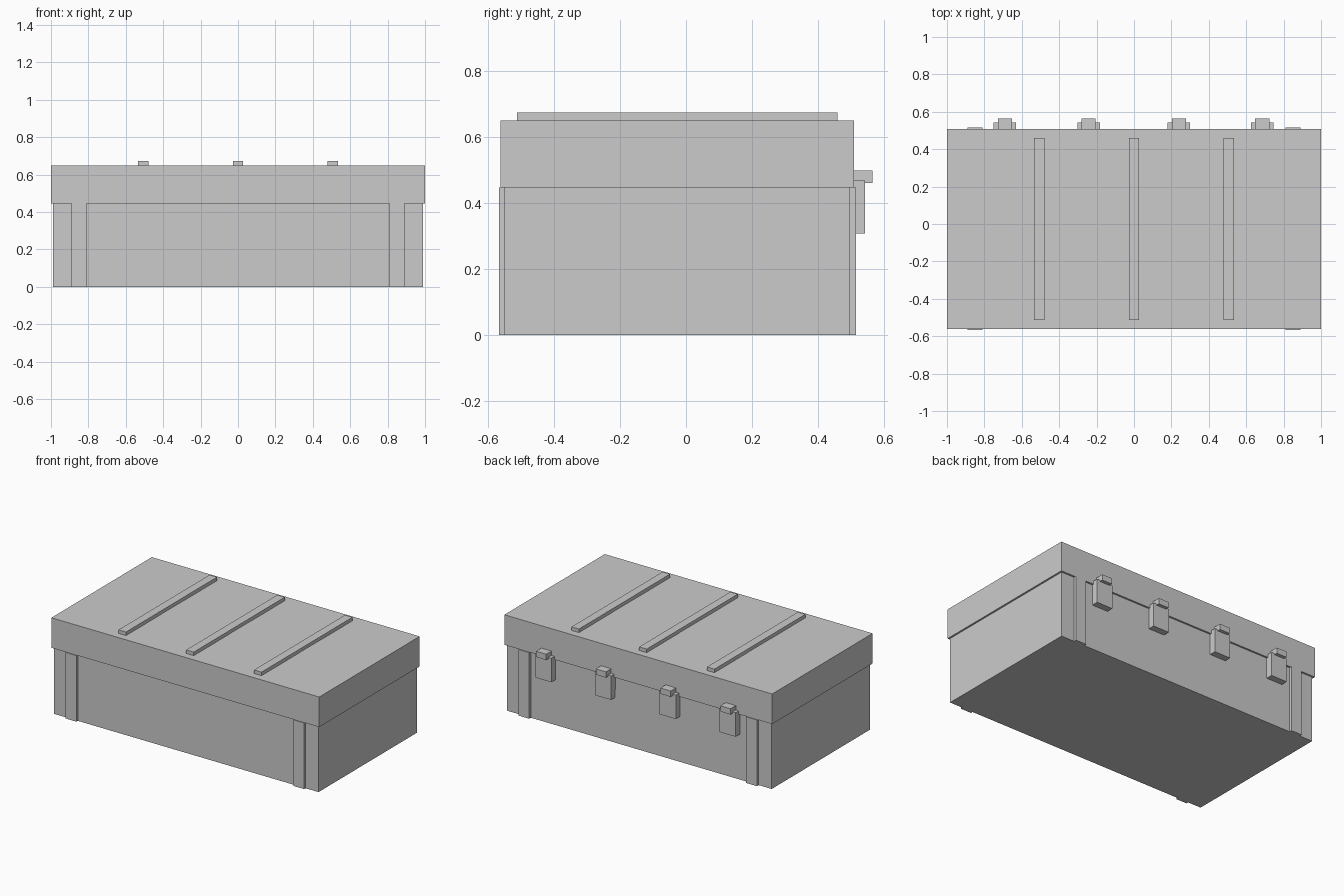
import bpy
import bmesh

if "Cube" in bpy.data.objects:
    bpy.data.objects.remove(bpy.data.objects["Cube"])


def box(name, x, y, z):
    """Axis-aligned box from (min, max) pairs."""
    bm = bmesh.new()
    bmesh.ops.create_cube(bm, size=1)
    for v in bm.verts:
        v.co = [lo + (c + 0.5) * (hi - lo) for c, (lo, hi) in zip(v.co, (x, y, z))]
    return finish(name, bm)


def panel(name, corners):
    """Single flat quad."""
    bm = bmesh.new()
    bm.faces.new([bm.verts.new(c) for c in corners])
    return finish(name, bm)


def finish(name, bm):
    mesh = bpy.data.meshes.new(name)
    bm.to_mesh(mesh)
    bm.free()
    obj = bpy.data.objects.new(name, mesh)
    bpy.context.collection.objects.link(obj)
    return obj


# Crate body and overhanging lid
box("crate_body", (-0.988, 0.988), (-0.552, 0.497), (0, 0.446))
box("lid", (-1, 1), (-0.562, 0.509), (0.446, 0.649))

# Upright battens near the corners, front and back
for side, s in (("left", -1), ("right", 1)):
    x = sorted((s * 0.81, s * 0.89))
    box(f"front_batten_{side}", x, (-0.567, -0.552), (0, 0.446))
    box(f"back_batten_{side}", x, (0.497, 0.515), (0, 0.446))

# Cross slats on the lid
for i, cx in enumerate((-0.506, 0, 0.506)):
    box(f"lid_slat_{i + 1}", (cx - 0.028, cx + 0.028), (-0.512, 0.459), (0.649, 0.673))

# Latches along the back: wide plate with a narrow hook on top
for i, cx in enumerate((-0.69, -0.243, 0.24, 0.686)):
    box(f"latch_plate_{i + 1}", (cx - 0.06, cx + 0.06), (0.497, 0.542), (0.306, 0.468))
    box(f"latch_hook_{i + 1}", (cx - 0.038, cx + 0.038), (0.509, 0.565), (0.459, 0.498))

# Blank flat panels on the lid and the back
panel("lid_panel", [(-0.775, -0.135, 0.65), (0.76, -0.135, 0.65),
                    (0.76, 0.11, 0.65), (-0.775, 0.11, 0.65)])
panel("back_panel", [(0.2, 0.498, 0.105), (-0.167, 0.498, 0.105),
                     (-0.167, 0.498, 0.36), (0.2, 0.498, 0.36)])
